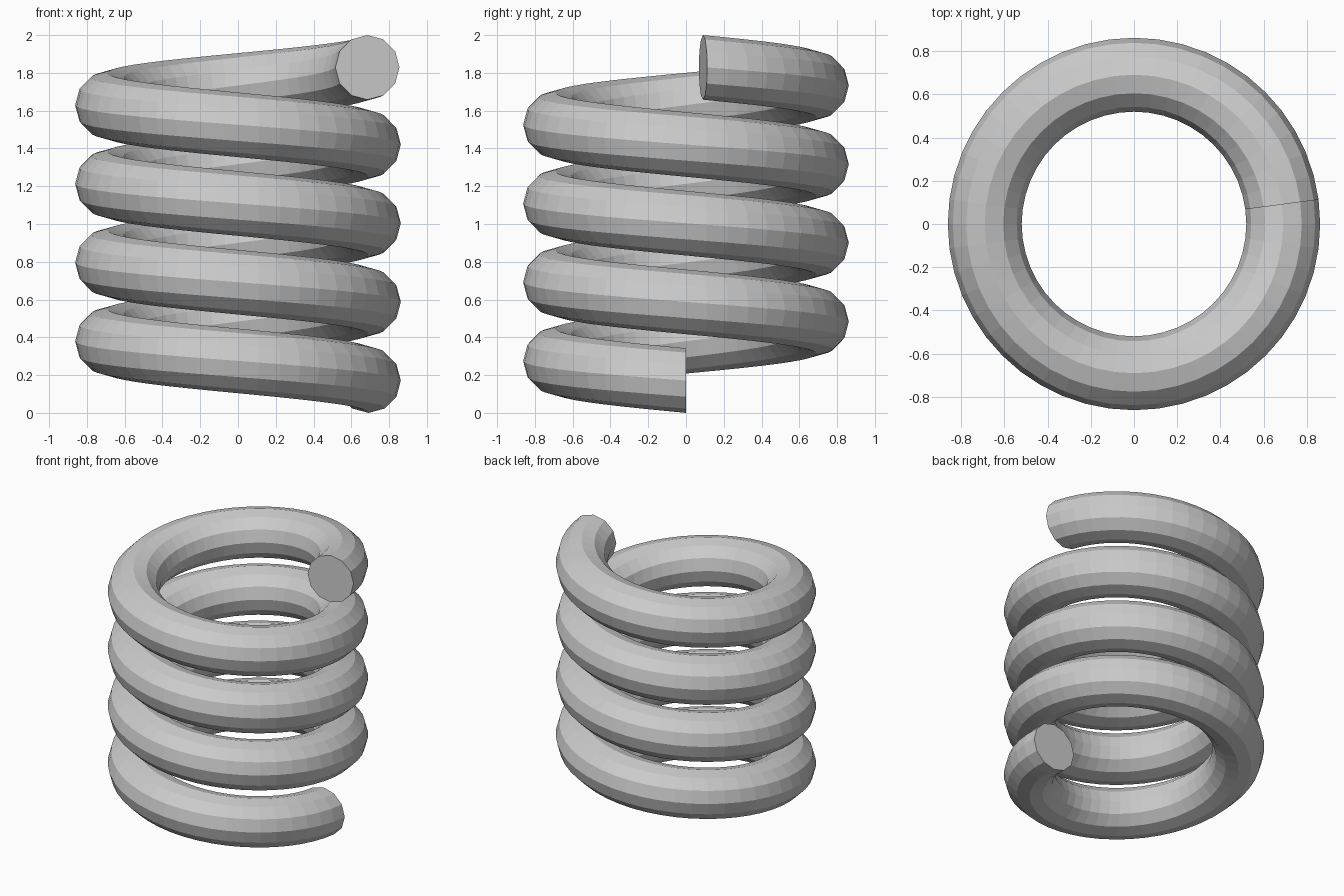
import bpy, bmesh
from math import cos, sin, tau

cube = bpy.data.objects.get("Cube")
if cube:
    bpy.data.objects.remove(cube, do_unlink=True)

COIL_RADIUS, WIRE_RADIUS = 0.691, 0.171
SIDES, STEPS_PER_TURN, TURNS = 12, 48, 4
STEPS = STEPS_PER_TURN * TURNS - 1  # the coil stops one step short of full turns
RISE = 2 - 2 * WIRE_RADIUS

# Flat grey metal
steel = bpy.data.materials.new("grey_steel")
steel.use_nodes = True
grey = (0.6, 0.6, 0.6, 1)
steel.diffuse_color = grey
steel.node_tree.nodes["Principled BSDF"].inputs["Base Color"].default_value = grey

bm = bmesh.new()


def wire_ring(step):
    """Upright wire cross-section, turned clockwise and raised along the helix."""
    turn = -tau * step / STEPS_PER_TURN
    height = WIRE_RADIUS + RISE * step / STEPS
    ring = []
    for side in range(SIDES):
        a = tau * side / SIDES
        r = COIL_RADIUS + WIRE_RADIUS * cos(a)
        ring.append(bm.verts.new((r * cos(turn), r * sin(turn),
                                  height + WIRE_RADIUS * sin(a))))
    return ring


# Coil wall between successive rings
rings = [wire_ring(step) for step in range(STEPS + 1)]
for low, high in zip(rings, rings[1:]):
    for i in range(SIDES):
        j = (i + 1) % SIDES
        bm.faces.new((low[i], low[j], high[j], high[i]))

# Cut ends
bm.faces.new(rings[0])
bm.faces.new(rings[-1])
bmesh.ops.recalc_face_normals(bm, faces=bm.faces[:])

mesh = bpy.data.meshes.new("coil_spring")
bm.to_mesh(mesh)
bm.free()
mesh.materials.append(steel)
spring = bpy.data.objects.new("coil_spring", mesh)
bpy.context.collection.objects.link(spring)
